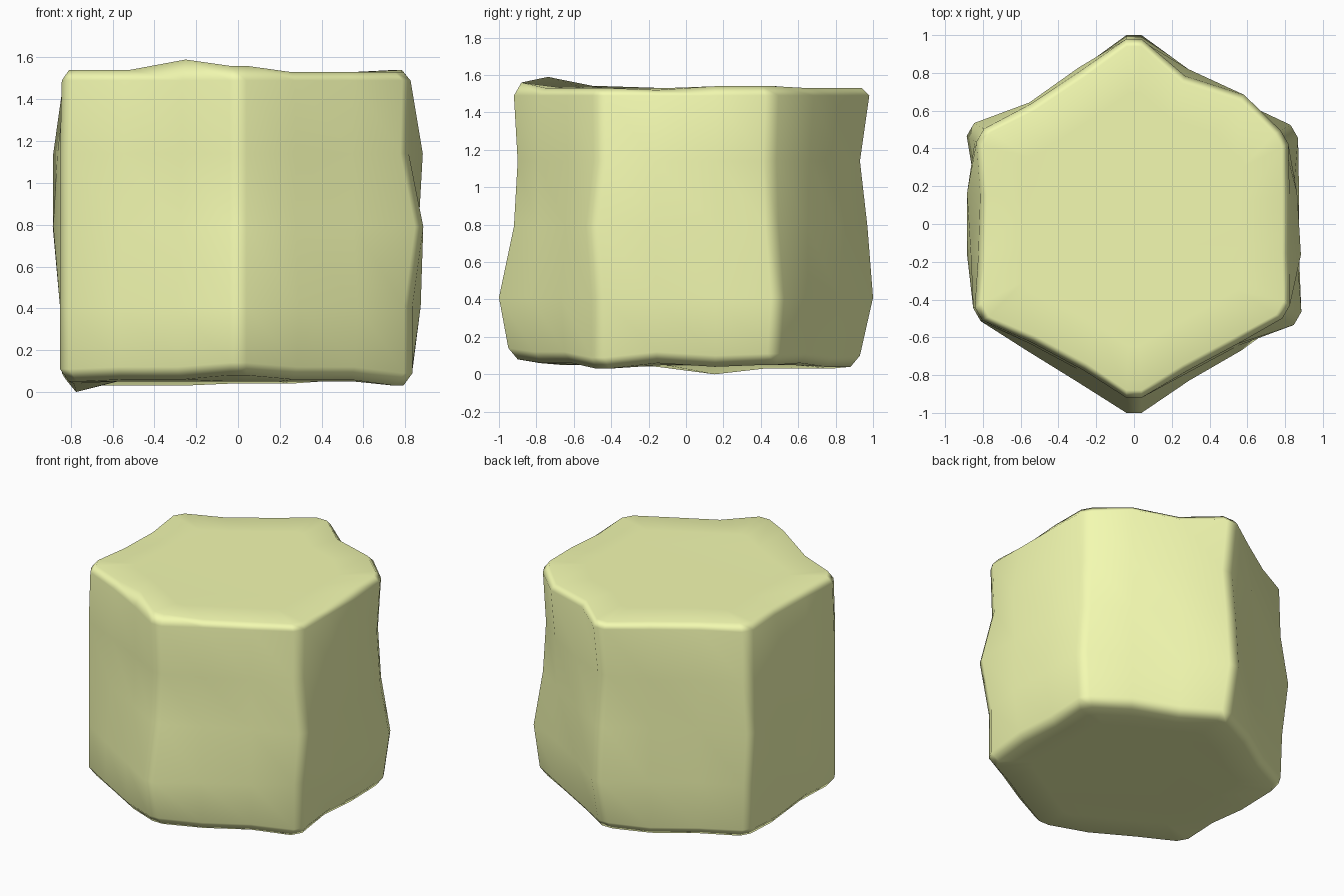
import bpy, bmesh
from math import sin, cos, radians
from mathutils import Vector

if "Cube" in bpy.data.objects:
    bpy.data.objects.remove(bpy.data.objects["Cube"])

# Hexagonal rock pillar: 18 columns clockwise from the back corner (every third is a corner).
# Each column: outward bulge in hundredths at the five heights, bottom to top.
BULGE = [
    "-1 6 3 -1 4", "1 4 4 4 0", "3 3 3 4 7",
    "0 4 -2 -4 -2", "2 6 3 5 1", "2 6 5 7 1",
    "0 0 6 -2 -1", "3 5 2 1 1", "3 5 1 1 0",
    "1 6 -2 -4 -2", "5 6 0 -1 -1", "5 5 1 1 0",
    "2 2 2 2 1", "2 3 7 5 1", "1 1 2 7 0",
    "1 2 6 1 0", "2 2 2 2 1", "4 4 3 5 3",
]
# Rim heights in hundredths per column
TOP = [154, 154, 154, 155, 155, 153, 154, 154, 154, 157, 160, 155, 155, 154, 154, 155, 154, 154]
BOTTOM = [5, 5, 7, 6, 5, 7, 4, 7, 7, 9, 7, 7, 6, 5, 1, 4, 4, 4]
WALL = [
    lambda i: BOTTOM[i] / 100 + 0.06,
    lambda i: 0.42,
    lambda i: 0.80,
    lambda i: 1.15,
    lambda i: 1.50,
]
R = 0.94


def corner(k):
    a = radians(90 - 60 * k)
    return Vector((cos(a), sin(a), 0)) * R


# Base outline; every corner is doubled to form a narrow chamfer
columns = []
for i in range(18):
    k, t = divmod(i, 3)
    p = corner(k).lerp(corner(k + 1), t / 3)
    out = p.normalized() if t == 0 else ((corner(k) + corner(k + 1)).normalized() + p.normalized()).normalized()
    tangent = Vector((out.y, -out.x, 0))
    for s in ((-0.04, 0.04) if t == 0 else (0,)):
        columns.append((i, p + tangent * s, out))

bulge = [[int(v) / 100 for v in row.split()] for row in BULGE]
bm = bmesh.new()


def ring(level, inset, height):
    verts = []
    for i, p, out in columns:
        q = p + out * (bulge[i][level] - inset)
        verts.append(bm.verts.new((q.x, q.y, height(i))))
    return verts


def cap_ring(level, scale, z):
    return [bm.verts.new((*((p + out * bulge[i][level]) * scale).xy, z)) for i, p, out in columns]


# Underside, bottom rim, wall, top rim, top face
rings = [cap_ring(0, 0.7, 0.06), ring(0, 0.05, lambda i: BOTTOM[i] / 100)]
rings += [ring(level, 0, height) for level, height in enumerate(WALL)]
rings += [ring(4, 0.04, lambda i: TOP[i] / 100), cap_ring(4, 0.7, 1.54)]

n = len(columns)
for a, b in zip(rings, rings[1:]):
    for j in range(n):
        bm.faces.new((a[j], a[(j + 1) % n], b[(j + 1) % n], b[j]))
bm.faces.new(rings[0])
bm.faces.new(rings[-1])
# Bring the lowest point to the ground
low = min(v.co.z for v in bm.verts)
for v in bm.verts:
    v.co.z -= low
bmesh.ops.recalc_face_normals(bm, faces=bm.faces)
for f in bm.faces:
    f.smooth = True

mesh = bpy.data.meshes.new("rock_pillar")
bm.to_mesh(mesh)
bm.free()
rock = bpy.data.objects.new("rock_pillar", mesh)
bpy.context.collection.objects.link(rock)

# Soft edges with flat-looking sides
weighted = rock.modifiers.new("weighted_normals", 'WEIGHTED_NORMAL')
weighted.weight = 50

mat = bpy.data.materials.new("pale_yellow_stone")
mat.diffuse_color = (0.90, 0.96, 0.44, 1)
mat.use_nodes = True
mat.node_tree.nodes["Principled BSDF"].inputs["Base Color"].default_value = mat.diffuse_color
mesh.materials.append(mat)
